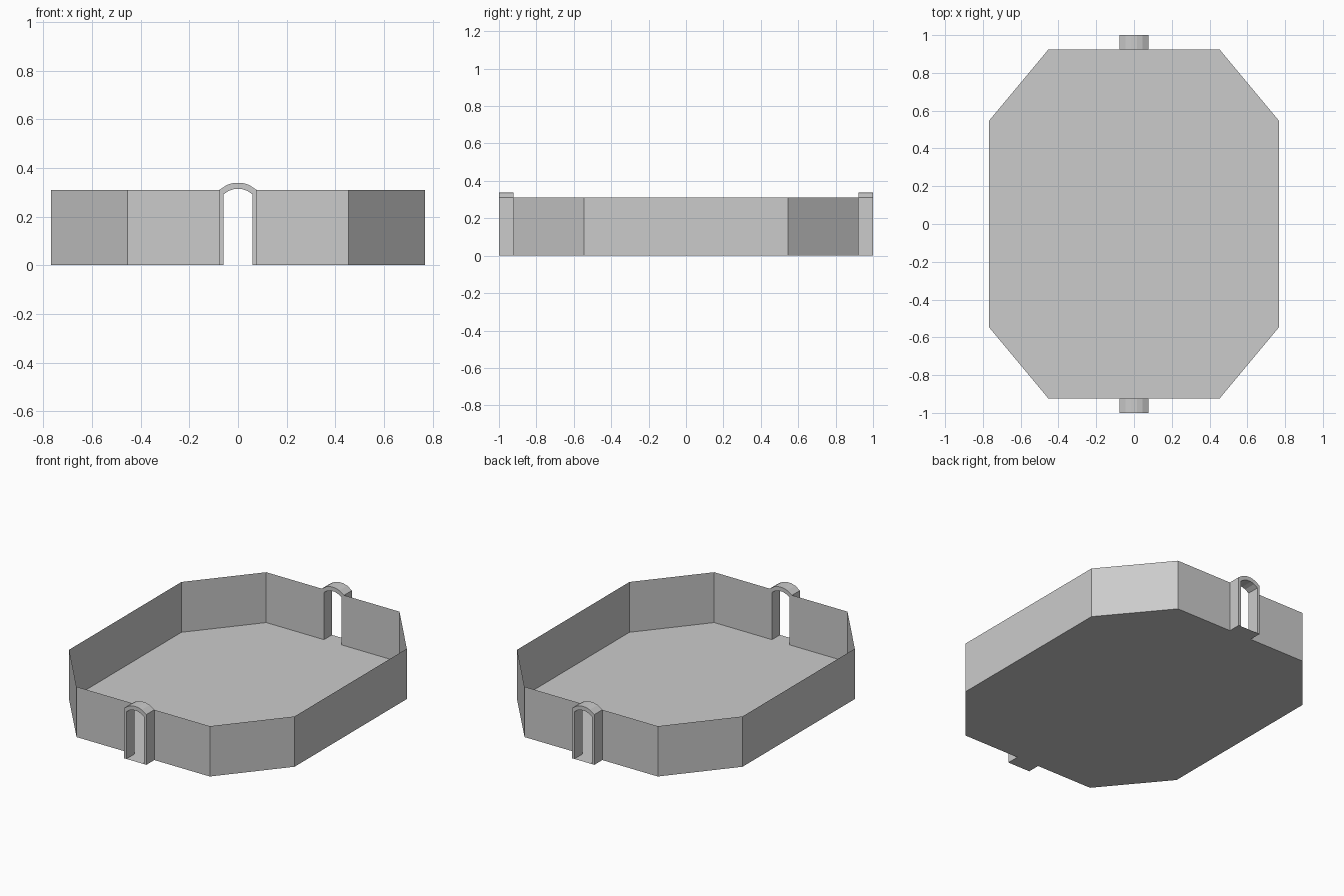
import bpy, bmesh

if "Cube" in bpy.data.objects:
    bpy.data.objects.remove(bpy.data.objects["Cube"])

H = 0.31            # wall height
X, Y = 0.768, 0.923  # half extents of the octagon
CX, CY = 0.454, 0.546  # chamfer positions
GAP = 0.076         # half width of doorway cut in the end walls


def make_object(name, bm):
    mesh = bpy.data.meshes.new(name)
    bm.to_mesh(mesh)
    bm.free()
    obj = bpy.data.objects.new(name, mesh)
    bpy.context.collection.objects.link(obj)
    return obj


octagon = [(CX, -Y), (X, -CY), (X, CY), (CX, Y),
           (-CX, Y), (-X, CY), (-X, -CY), (-CX, -Y)]

# Flat floor
bm = bmesh.new()
bm.faces.new([bm.verts.new((x, y, 0)) for x, y in reversed(octagon)])
make_object("floor", bm)


# Thin walls: one run along each long side, leaving a doorway at both ends
def wall(name, path):
    bm = bmesh.new()
    low = [bm.verts.new((x, y, 0)) for x, y in path]
    high = [bm.verts.new((x, y, H)) for x, y in path]
    for i in range(len(path) - 1):
        bm.faces.new((low[i], low[i + 1], high[i + 1], high[i]))
    make_object(name, bm)


wall("right_wall", [(GAP, -Y)] + octagon[:4] + [(GAP, Y)])
wall("left_wall", [(-GAP, Y)] + octagon[4:] + [(-GAP, -Y)])


# Arched doorway frames projecting outwards from the end walls
def mirrored(half):
    return half + [(-x, z) for x, z in reversed(half)]


outer = mirrored([(GAP, 0), (GAP, H), (0.044, 0.331), (0.016, 0.339)])
inner = mirrored([(0.06, 0), (0.06, 0.291), (0.036, 0.307), (0.013, 0.314)])


def arch(name, y0, y1):
    bm = bmesh.new()
    rings = [[bm.verts.new((x, y, z)) for x, z in prof]
             for y in (y0, y1) for prof in (outer, inner)]
    o0, i0, o1, i1 = rings
    for k in range(len(outer) - 1):
        for a, b in ((o0, i0), (i0, i1), (i1, o1), (o1, o0)):
            bm.faces.new((a[k], a[k + 1], b[k + 1], b[k]))
    # leg bottoms and threshold
    for a, b, c, d in ((o0[0], i0[0], i1[0], o1[0]),
                       (i0[0], i0[-1], i1[-1], i1[0]),
                       (i0[-1], o0[-1], o1[-1], i1[-1])):
        bm.faces.new((a, b, c, d))
    bmesh.ops.recalc_face_normals(bm, faces=bm.faces)
    make_object(name, bm)


arch("front_arch", -Y, -1)
arch("back_arch", Y, 1)
